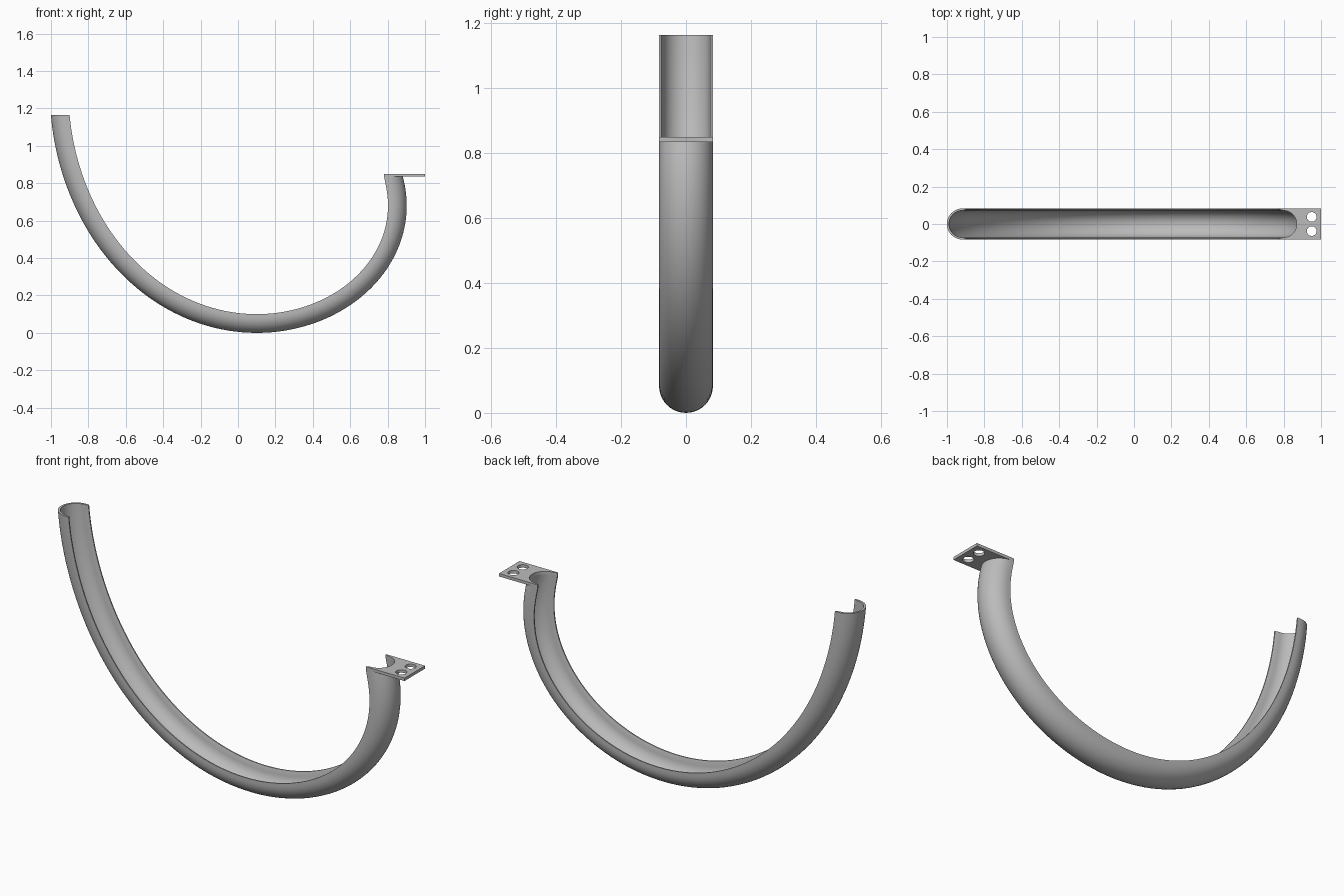
import bpy, bmesh
from math import sin, cos, pi, acos
from mathutils import Vector

cube = bpy.data.objects.get("Cube")
if cube:
    bpy.data.objects.remove(cube)

HALF, DEPTH, WALL = 0.083, 0.10, 0.011     # channel half width, depth, wall
PLATE_LOW, PLATE_TOP = 0.835, 0.85
LEFT_TOP = 1.165
LOW_X = 0.1                                # x of the lowest point
LEFT_AXES, RIGHT_AXES = (1.106, 1.295), (0.802, 0.68)

grey = bpy.data.materials.new("plain grey")
grey.use_nodes = True
colour = (0.5, 0.5, 0.5, 1)
grey.diffuse_color = colour
grey.node_tree.nodes["Principled BSDF"].inputs["Base Color"].default_value = colour


def arc(radius, steps=20):
    """Half circle as (side, depth) pairs, open towards larger depth."""
    return [(radius * cos(pi * i / steps), HALF - radius * sin(pi * i / steps))
            for i in range(steps + 1)]


def finish(obj, angle):
    bpy.ops.object.select_all(action="DESELECT")
    obj.select_set(True)
    bpy.context.view_layer.objects.active = obj
    bpy.ops.object.shade_smooth_by_angle(angle=angle)


# U-shaped section: outer wall, then inner wall back again, with slim lips
lip = HALF - 0.006
inner = arc(HALF - WALL)
section = ([(HALF, DEPTH)] + arc(HALF) + [(-HALF, DEPTH), (-lip, DEPTH)]
           + inner[::-1] + [(lip, DEPTH)])

# Path: two quarter-ellipse arms meeting at the lowest point
left_end = -acos(1 - LEFT_TOP / LEFT_AXES[1])
right_end = acos(1 - PLATE_LOW / RIGHT_AXES[1])


def station(t):
    """Outer point on the path and the direction towards the opening."""
    a, b = LEFT_AXES if t < 0 else RIGHT_AXES
    point = Vector((LOW_X + a * sin(t), 0, b * (1 - cos(t))))
    normal = Vector((-b * sin(t), 0, a * cos(t))).normalized()
    # ease into level cuts at both ends
    gap = min(t - left_end, right_end - t)
    ease = max(0, 1 - gap / 0.3) ** 2
    level = Vector((1 if t < 0 else -1, 0, 0))
    return point, normal.lerp(level, ease).normalized()


# Curved channel
bm = bmesh.new()
rings = []
STEPS = 96
for i in range(STEPS + 1):
    point, normal = station(left_end + (right_end - left_end) * i / STEPS)
    rings.append([bm.verts.new(point + normal * d + Vector((0, s, 0)))
                  for s, d in section])
count = len(section)
for r, q in zip(rings, rings[1:]):
    for j in range(count):
        k = (j + 1) % count
        bm.faces.new((r[j], r[k], q[k], q[j]))
bm.faces.new(rings[0])
bm.faces.new(rings[-1])
bmesh.ops.recalc_face_normals(bm, faces=bm.faces)
mesh = bpy.data.meshes.new("curved_channel")
bm.to_mesh(mesh)
bm.free()
mesh.materials.append(grey)
channel = bpy.data.objects.new("curved_channel", mesh)
bpy.context.collection.objects.link(channel)
finish(channel, 0.6)

# Mounting plate: flat outline notched to the channel, with two bolt holes
edge_x = station(right_end)[0].x
open_x = edge_x - DEPTH
notch = [(edge_x - d, s) for s, d in inner]
outline = ([(open_x, -HALF), (1, -HALF), (1, HALF), (open_x, HALF), (open_x, lip)]
           + notch + [(open_x, -lip)])
loops = [outline]
for side in (-1, 1):
    loops.append([(0.95 + 0.026 * cos(2 * pi * i / 32),
                   side * 0.038 + 0.026 * sin(2 * pi * i / 32)) for i in range(32)])
curve = bpy.data.curves.new("mounting_plate", "CURVE")
curve.dimensions = "2D"
curve.fill_mode = "BOTH"
curve.extrude = (PLATE_TOP - PLATE_LOW) / 2
for loop in loops:
    spline = curve.splines.new("POLY")
    spline.points.add(len(loop) - 1)
    for p, (x, y) in zip(spline.points, loop):
        p.co = (x, y, 0, 1)
    spline.use_cyclic_u = True
curve.materials.append(grey)
plate = bpy.data.objects.new("mounting_plate", curve)
plate.location.z = (PLATE_TOP + PLATE_LOW) / 2
bpy.context.collection.objects.link(plate)
bpy.ops.object.select_all(action="DESELECT")
plate.select_set(True)
bpy.context.view_layer.objects.active = plate
bpy.ops.object.convert(target="MESH")
plate = bpy.context.view_layer.objects.active

# Weld the plate so its sides and faces share edges
bm = bmesh.new()
bm.from_mesh(plate.data)
bmesh.ops.remove_doubles(bm, verts=bm.verts, dist=0.0001)
bmesh.ops.recalc_face_normals(bm, faces=bm.faces)
bm.to_mesh(plate.data)
bm.free()
finish(plate, 0.6)
